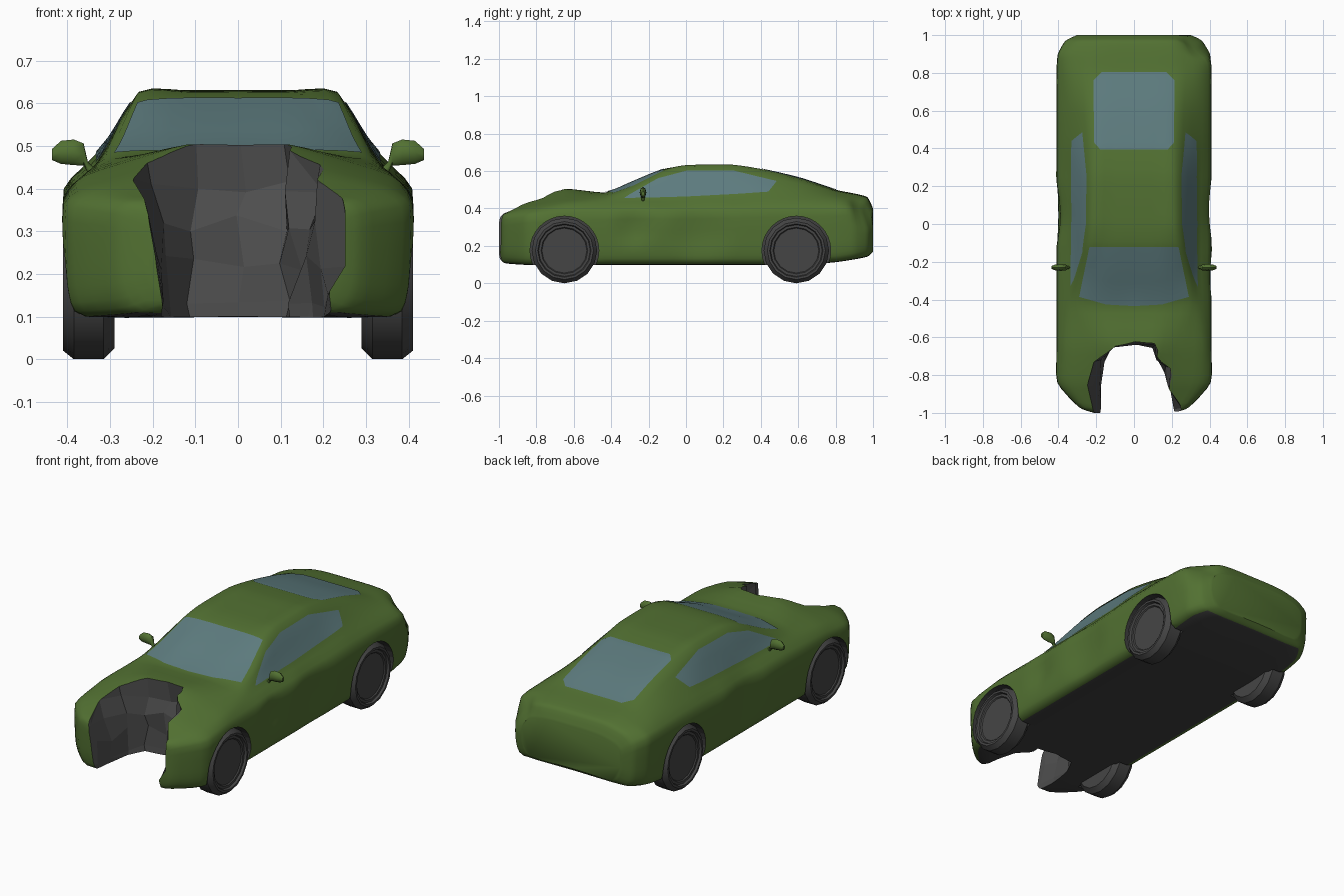
import bpy, bmesh, math, random
from mathutils import Vector
from mathutils.bvhtree import BVHTree

if "Cube" in bpy.data.objects:
    bpy.data.objects.remove(bpy.data.objects["Cube"])

random.seed(4)


def material(name, rgb):
    m = bpy.data.materials.new(name)
    m.diffuse_color = (*rgb, 1)
    m.use_nodes = True
    m.node_tree.nodes["Principled BSDF"].inputs["Base Color"].default_value = m.diffuse_color
    return m


GREEN = material("green_paint", (0.085, 0.165, 0.032))
DARK = material("dark_underside", (0.05, 0.05, 0.05))
GREY = material("torn_metal", (0.08, 0.08, 0.08))
GLASS = material("glass", (0.11, 0.2, 0.21))
TYRE = material("tyre", (0.06, 0.06, 0.06))


def make(name, bm, mats, smooth=None):
    bmesh.ops.recalc_face_normals(bm, faces=bm.faces)
    me = bpy.data.meshes.new(name)
    bm.to_mesh(me)
    bm.free()
    for m in mats:
        me.materials.append(m)
    ob = bpy.data.objects.new(name, me)
    bpy.context.collection.objects.link(ob)
    if smooth:
        bpy.ops.object.select_all(action='DESELECT')
        ob.select_set(True)
        bpy.context.view_layer.objects.active = ob
        bpy.ops.object.shade_smooth_by_angle(angle=math.radians(smooth))
    return ob


def loft(rings, mat=0):
    bm = bmesh.new()
    vs = [[bm.verts.new(p) for p in r] for r in rings]
    n = len(vs[0])
    for a, b in zip(vs, vs[1:]):
        for i in range(n):
            j = (i + 1) % n
            bm.faces.new((a[i], a[j], b[j], b[i]))
    bm.faces.new(vs[0])
    bm.faces.new(vs[-1])
    for f in bm.faces:
        f.material_index = mat
    return bm


def spline(pts, steps, closed):
    """Tensioned cardinal spline through tuples of any size."""
    n, out = len(pts), []
    get = lambda i: Vector(pts[i % n] if closed else pts[max(0, min(n - 1, i))])
    for i in range(n if closed else n - 1):
        a, b = get(i), get(i + 1)
        ta, tb = (b - get(i - 1)) * 0.3, (get(i + 2) - a) * 0.3
        for k in range(steps):
            t = k / steps
            out.append(a * (2*t**3 - 3*t*t + 1) + ta * (t**3 - 2*t*t + t)
                       + b * (3*t*t - 2*t**3) + tb * (t**3 - t*t))
    if not closed:
        out.append(get(n - 1))
    return out


# Body stations: y, half width, bottom, shoulder z, belt x, belt z, roof x, roof z, centre z
stations = [
    (-1.00, .21, .14, .31, .19, .345, .11, .355, .36),
    (-.97, .29, .11, .34, .26, .37, .16, .38, .385),
    (-.84, .403, .10, .36, .34, .402, .22, .43, .44),
    (-.65, .408, .10, .375, .36, .43, .22, .475, .503),
    (-.43, .408, .10, .38, .345, .445, .29, .472, .485),
    (-.28, .408, .10, .385, .335, .455, .285, .515, .545),
    (-.12, .408, .10, .385, .33, .46, .25, .595, .61),
    (0, .408, .10, .385, .33, .465, .235, .624, .627),
    (.25, .408, .10, .39, .33, .475, .23, .626, .63),
    (.42, .408, .10, .395, .335, .48, .225, .60, .607),
    (.62, .408, .10, .40, .34, .47, .23, .55, .56),
    (.80, .408, .115, .40, .345, .455, .24, .493, .50),
    (.90, .40, .13, .40, .335, .445, .22, .475, .48),
    (.97, .36, .145, .38, .30, .43, .20, .455, .46),
    (1.0, .30, .17, .34, .26, .375, .17, .395, .40)]


def section(s):
    y, w, zb, zs, b, zt, r, zr, zc = s
    half = [(w - .05, zb), (w - .008, zb + .05), (w, (zb + zs) / 2), (w, zs),
            (b, zt), (r, zr), (r * .55, zc)]
    pts = [(0, zb)] + half + [(0, zc)] + [(-x, z) for x, z in reversed(half)]
    return [Vector((p[0], y, p[1])) for p in spline(pts, 3, True)]


bm = loft([section(s) for s in spline(stations, 4, False)])
# Dents: centre x, y, z, radius, depth
for x, y, z, rad, depth in [(.41, -.28, .30, .13, .02), (.41, .08, .28, .2, .022),
                            (-.41, .05, .33, .2, .022), (.36, .97, .42, .14, .035)]:
    c = Vector((x, y, z))
    for v in bm.verts:
        d = (v.co - c).length / rad
        if d < 1:
            v.co.x -= math.copysign(depth, x) * (1 - d * d) ** 2
            if y > .9:
                v.co.y -= depth * (1 - d * d) ** 2
bmesh.ops.recalc_face_normals(bm, faces=bm.faces)
for f in bm.faces:
    if f.normal.z < -.92:
        f.material_index = 1
shell = BVHTree.FromBMesh(bm)
body = make("car_body", bm, (GREEN, DARK, GREY), 45)


def cut(cutter):
    mod = body.modifiers.new("cut", 'BOOLEAN')
    mod.operation, mod.object, mod.solver = 'DIFFERENCE', cutter, 'EXACT'
    bpy.context.view_layer.objects.active = body
    bpy.ops.object.modifier_apply(modifier=mod.name)
    bpy.data.objects.remove(cutter)


# Crushed nose: jagged faceted cavity, wider at the top left
plan = [(-.19, -1.1), (-.19, -.97), (-.18, -.86), (-.15, -.74), (-.10, -.65), (0, -.63),
        (.10, -.64), (.13, -.71), (.18, -.77), (.20, -.88), (.23, -.97), (.25, -1.1)]
rings = []
for z, wide in [(.04, 0), (.14, 0), (.23, .01), (.32, .02), (.41, .06), (.56, .08)]:
    ring = []
    for x, y in plan:
        j = .022 if y > -1 and .1 < z < .5 else 0
        shift = -wide if x < -.12 else 0
        ring.append((x + shift + random.uniform(-j, j), y + random.uniform(-j, j),
                     z + random.uniform(-j, j)))
    rings.append(ring)
bm = loft(rings, 2)
bmesh.ops.triangulate(bm, faces=[f for f in bm.faces if len(f.verts) > 4])
cut(make("nose_cutter", bm, (GREEN, DARK, GREY)))


def circle(x, r, y, z, n):
    return [(x, y + r * math.cos(2 * math.pi * i / n), z + r * math.sin(2 * math.pi * i / n))
            for i in range(n)]


# Wheels and wheel arches
tyre_profile = [(.29, .15), (.315, .175), (.385, .175), (.41, .155), (.41, .143),
                (.398, .138), (.398, .125), (.392, .12)]
for side, s in (("left", -1), ("right", 1)):
    for end, y in (("front", -.65), ("rear", .59)):
        arch = loft([circle(s * x, .184, y, .175, 32) for x in (.305, .5)], 1)
        cut(make("arch_cutter", arch, (GREEN, DARK, GREY)))
        wheel = loft([circle(s * x, r, y, .175, 16) for x, r in tyre_profile])
        make(f"{end}_{side}_wheel", wheel, (TYRE,), 30)


# Windows: flat outlines projected onto the body shell
def window(name, rows, place, direction):
    bm = bmesh.new()
    vs = [[bm.verts.new(place(*p)) for p in r] for r in rows]
    for a, b in zip(vs, vs[1:]):
        for i in range(len(a) - 1):
            bm.faces.new((a[i], a[i + 1], b[i + 1], b[i]))
    bmesh.ops.subdivide_edges(bm, edges=bm.edges[:], cuts=4, use_grid_fill=True)
    for v in bm.verts:
        hit, normal, _, _ = shell.ray_cast(v.co, direction)
        if hit:
            v.co = hit + normal * .003
    make(name, bm, (GLASS,), 40)


down = Vector((0, 0, -1))
above = lambda x, y: (x, y, 1)
window("windscreen", [[(-.29, -.385), (-.15, -.425), (0, -.435), (.15, -.425), (.29, -.385)],
                      [(x, -.12) for x in (-.235, -.12, 0, .12, .235)]], above, down)
window("rear_window", [[(w * k, y) for k in (-1, -.5, 0, .5, 1)] for w, y in
                       ((.18, .395), (.21, .43), (.215, .76), (.17, .805))], above, down)
side_rows = [[(-.33, .455), (-.2, .456), (0, .462), (.25, .475), (.44, .488)],
             [(-.30, .475), (-.15, .56), (0, .60), (.25, .602), (.485, .545)]]

for side, s in (("left", -1), ("right", 1)):
    window(f"{side}_side_window", side_rows, lambda y, z: (s, y, z), Vector((-s, 0, 0)))
    # Door mirror: stalk growing into a rounded head (x, z, radius)
    sizes = [(.33, .43, .012), (.352, .45, .013), (.362, .48, .026), (.385, .485, .03),
             (.415, .485, .027), (.436, .48, .013)]
    rings = []
    for x, z, r in sizes:
        rings.append([(s * x, -.23 + .6 * r * math.cos(a), z + r * math.sin(a))
                      for a in (math.pi * i / 4 for i in range(8))])
    make(f"{side}_mirror", loft(rings), (GREEN,), 50)
